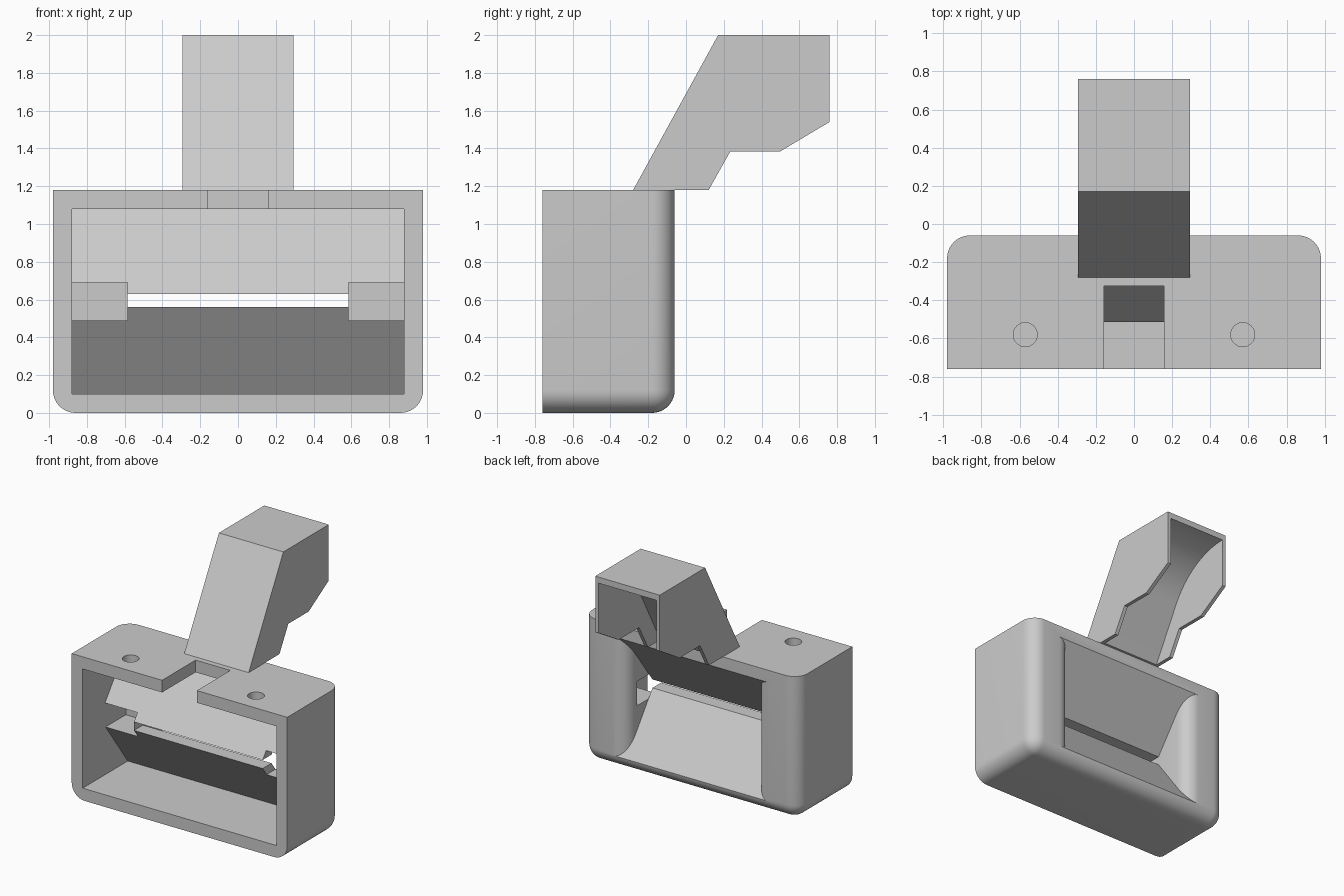
import bpy, bmesh, math
from mathutils import Vector

cube = bpy.data.objects.get("Cube")
if cube:
    bpy.data.objects.remove(cube, do_unlink=True)

grey = bpy.data.materials.new("plain_grey")
grey.use_nodes = True
grey.diffuse_color = (0.6, 0.6, 0.6, 1)
grey.node_tree.nodes["Principled BSDF"].inputs["Base Color"].default_value = (0.6, 0.6, 0.6, 1)


def prism(name, profile, low, high, axis="x"):
    """Extrude a (y, z) profile along x, or an (x, y) profile along z."""
    place = (lambda p, t: (t, *p)) if axis == "x" else (lambda p, t: (*p, t))
    bm = bmesh.new()
    face = bm.faces.new([bm.verts.new(place(p, low)) for p in profile])
    ext = bmesh.ops.extrude_face_region(bm, geom=[face])
    verts = [g for g in ext["geom"] if isinstance(g, bmesh.types.BMVert)]
    bmesh.ops.translate(bm, verts=verts, vec=Vector(place((0, 0), high - low)))
    bmesh.ops.recalc_face_normals(bm, faces=bm.faces)
    mesh = bpy.data.meshes.new(name)
    bm.to_mesh(mesh)
    bm.free()
    mesh.materials.append(grey)
    obj = bpy.data.objects.new(name, mesh)
    bpy.context.collection.objects.link(obj)
    return obj


def box(name, x, y, z):
    return prism(name, [(y[0], z[0]), (y[1], z[0]), (y[1], z[1]), (y[0], z[1])], *x)


def combine(obj, cutter, operation="DIFFERENCE"):
    mod = obj.modifiers.new("cut", "BOOLEAN")
    mod.object, mod.operation, mod.solver = cutter, operation, "EXACT"
    bpy.context.view_layer.objects.active = obj
    bpy.ops.object.modifier_apply(modifier=mod.name)
    bpy.data.objects.remove(cutter, do_unlink=True)


def arc(cx, cy, r, start, end, steps):
    angles = [math.radians(start + (end - start) * i / steps) for i in range(steps + 1)]
    return [(cx + r * math.cos(a), cy + r * math.sin(a)) for a in angles]


def smooth(obj):
    bpy.ops.object.select_all(action="DESELECT")
    obj.select_set(True)
    bpy.context.view_layer.objects.active = obj
    bpy.ops.object.shade_smooth_by_angle(angle=math.radians(25))


# Housing block: back uprights and all bottom edges except the front are rounded
W, FRONT, BACK, TOP, R = 0.98, -0.76, -0.06, 1.18, 0.12
housing = box("housing", (-W, W), (FRONT, BACK), (0, TOP))
bm = bmesh.new()
bm.from_mesh(housing.data)
rounded = []
for e in bm.edges:
    a, b = (v.co for v in e.verts)
    upright = abs(a.z - b.z) > 0.1
    if max(a.y, b.y) > BACK - 0.01 and (upright or max(a.z, b.z) < 0.01):
        rounded.append(e)
bmesh.ops.bevel(bm, geom=rounded, offset=R, segments=10, profile=0.5, affect="EDGES")
bm.to_mesh(housing.data)
bm.free()

# Front cavity, leaving a wedge pointing forward from the back wall
combine(housing, prism("cavity", [(-0.9, 0.1), (-0.175, 0.1), (-0.515, 0.56),
        (-0.515, 0.63), (-0.175, 1.08), (-0.9, 1.08)], -0.88, 0.88))

# Rear funnel narrowing to a slot, with rounded pillars at its sides
HALF = 0.585
right_edge = [(HALF, -0.7)] + arc(HALF + R, BACK - R, R, 180, 90, 10) + [(HALF + R, 0.1)]
plan = right_edge + [(-x, y) for x, y in reversed(right_edge)]
funnel = prism("funnel", plan, 0, 1.15, "z")
combine(funnel, prism("funnel_slopes", [(0.2, 0.1), (-0.06, 0.1), (-0.4, 0.56), (-0.8, 0.56),
        (-0.8, 0.63), (-0.4, 0.63), (-0.06, 1.08), (0.2, 1.08)], -1, 1), "INTERSECT")
combine(housing, funnel)

# Clearance notches at the wedge ends and screw holes in the top
for side in (-1, 1):
    ends = sorted((side * HALF, side * 0.88))
    combine(housing, box("notch", ends, (-0.7, -0.2), (0.49, 0.69)))
    hole = arc(side * 0.57, -0.58, 0.063, 0, 360, 32)[:-1]
    combine(housing, prism("hole", hole, 1.0, 1.3, "z"))

# Slot in the front of the top wall
combine(housing, box("top_slot", (-0.158, 0.158), (-0.9, -0.325), (1.05, 1.3)))
smooth(housing)

# Hollow spout leaning back, with a curved inner deflector
spout = prism("spout", [(-0.28, TOP), (0.12, TOP), (0.235, 1.385), (0.5, 1.385),
              (0.76, 1.54), (0.76, 2), (0.17, 2)], -0.293, 0.293)
channel = [(-0.15, 0.98)] + arc(0.76, 1.31, 0.64, 151.3, 90, 16) + [(0.9, 1.95), (0.9, 0.98)]
combine(spout, prism("channel", channel, -0.262, 0.262))
smooth(spout)
